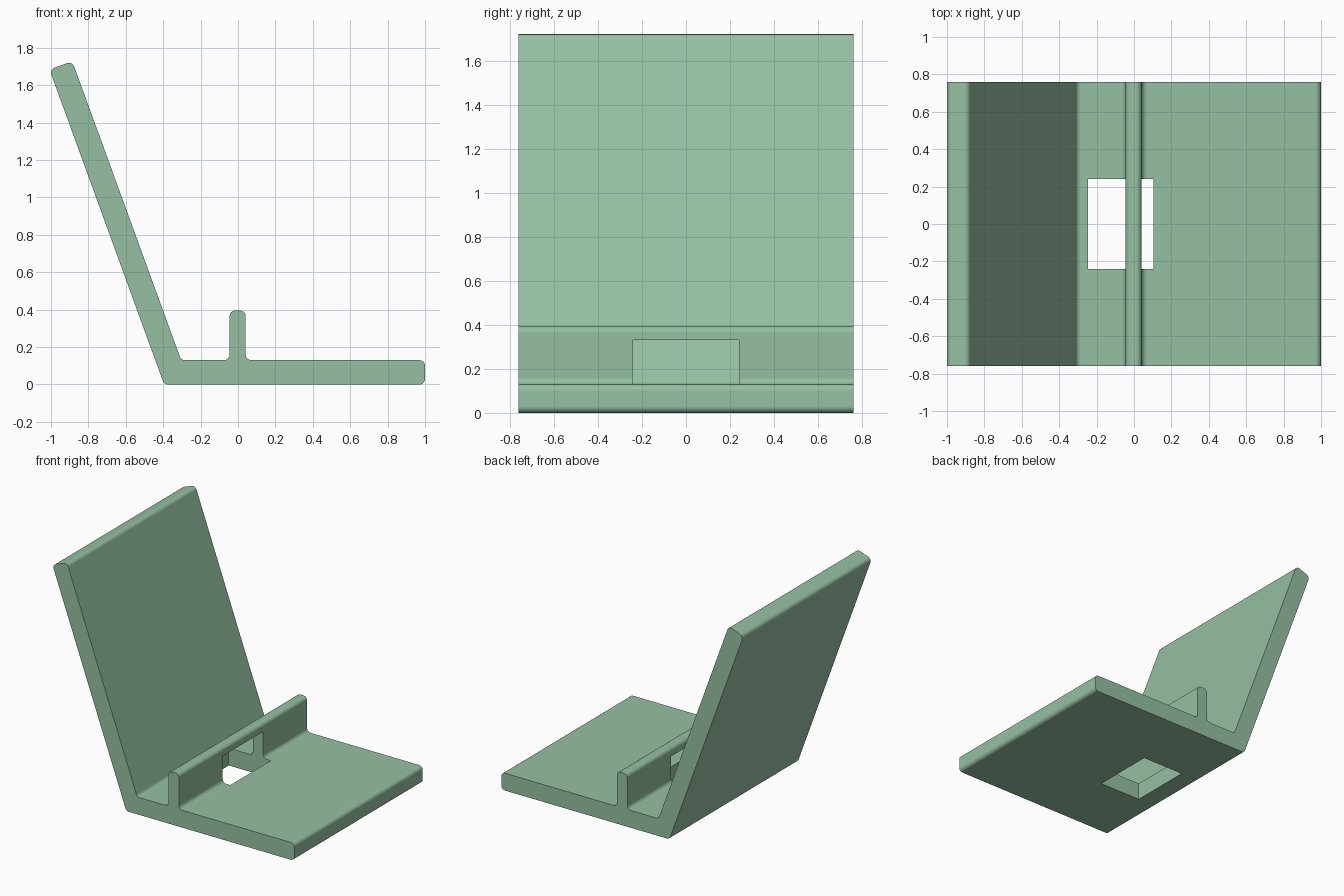
import bpy, bmesh, math
from mathutils import Vector

cube = bpy.data.objects.get("Cube")
if cube:
    bpy.data.objects.remove(cube, do_unlink=True)

HALF_DEPTH = 0.76
FILLET = 0.03
STEPS = 6

# Single plastic colour
mat = bpy.data.materials.new("sage green plastic")
mat.use_nodes = True
colour = (0.305, 0.527, 0.366, 1)
mat.diffuse_color = colour
mat.node_tree.nodes["Principled BSDF"].inputs["Base Color"].default_value = colour


def rounded(points, radius):
    """Replace each profile corner with a tangent arc."""
    out = []
    for i, p in enumerate(points):
        p = Vector(p)
        a = (Vector(points[i - 1]) - p).normalized()
        b = (Vector(points[(i + 1) % len(points)]) - p).normalized()
        half = a.angle(b) / 2
        centre = p + (a + b).normalized() * radius / math.sin(half)
        tangent = radius / math.tan(half)
        start, end = p + a * tangent - centre, p + b * tangent - centre
        sweep = start.angle(end)
        for k in range(STEPS + 1):
            t = k / STEPS
            arc = (start * math.sin((1 - t) * sweep) + end * math.sin(t * sweep)) / math.sin(sweep)
            out.append(centre + arc)
    return out


def extrude_profile(name, profile, half_depth):
    """Extrude an x-z outline symmetrically along y."""
    bm = bmesh.new()
    face = bm.faces.new([bm.verts.new((p[0], -half_depth, p[1])) for p in profile])
    moved = bmesh.ops.extrude_face_region(bm, geom=[face])["geom"]
    verts = [v for v in moved if isinstance(v, bmesh.types.BMVert)]
    bmesh.ops.translate(bm, verts=verts, vec=(0, 2 * half_depth, 0))
    bmesh.ops.recalc_face_normals(bm, faces=bm.faces)
    mesh = bpy.data.meshes.new(name)
    bm.to_mesh(mesh)
    bm.free()
    mesh.materials.append(mat)
    obj = bpy.data.objects.new(name, mesh)
    bpy.context.collection.objects.link(obj)
    return obj


# Stand: base plate, upright lip and leaning back rest in one outline
outline = [(-0.395, 0), (1, 0), (1, 0.13),
           (0.041, 0.13), (0.041, 0.395), (-0.045, 0.395), (-0.045, 0.13),
           (-0.304, 0.13), (-0.886, 1.7285), (-1.008, 1.684)]
stand = extrude_profile("stand", rounded(outline, FILLET), HALF_DEPTH)

# Cable opening through the base and the lower part of the lip
opening = [(-0.245, -0.1), (0.105, -0.1), (0.105, 0.33), (-0.245, 0.33)]
cutter = extrude_profile("cable_opening_cutter", opening, 0.24)
cutter.hide_render = True

cut = stand.modifiers.new("cable opening", 'BOOLEAN')
cut.operation = 'DIFFERENCE'
cut.solver = 'EXACT'
cut.object = cutter

bpy.ops.object.select_all(action='DESELECT')
stand.select_set(True)
bpy.context.view_layer.objects.active = stand
bpy.ops.object.modifier_apply(modifier=cut.name)
bpy.data.objects.remove(cutter, do_unlink=True)

# Smooth fillets, crisp cut edges, flat large faces
bpy.ops.object.shade_smooth_by_angle(angle=math.radians(30))
weighted = stand.modifiers.new("flat faces", 'WEIGHTED_NORMAL')
weighted.keep_sharp = True
